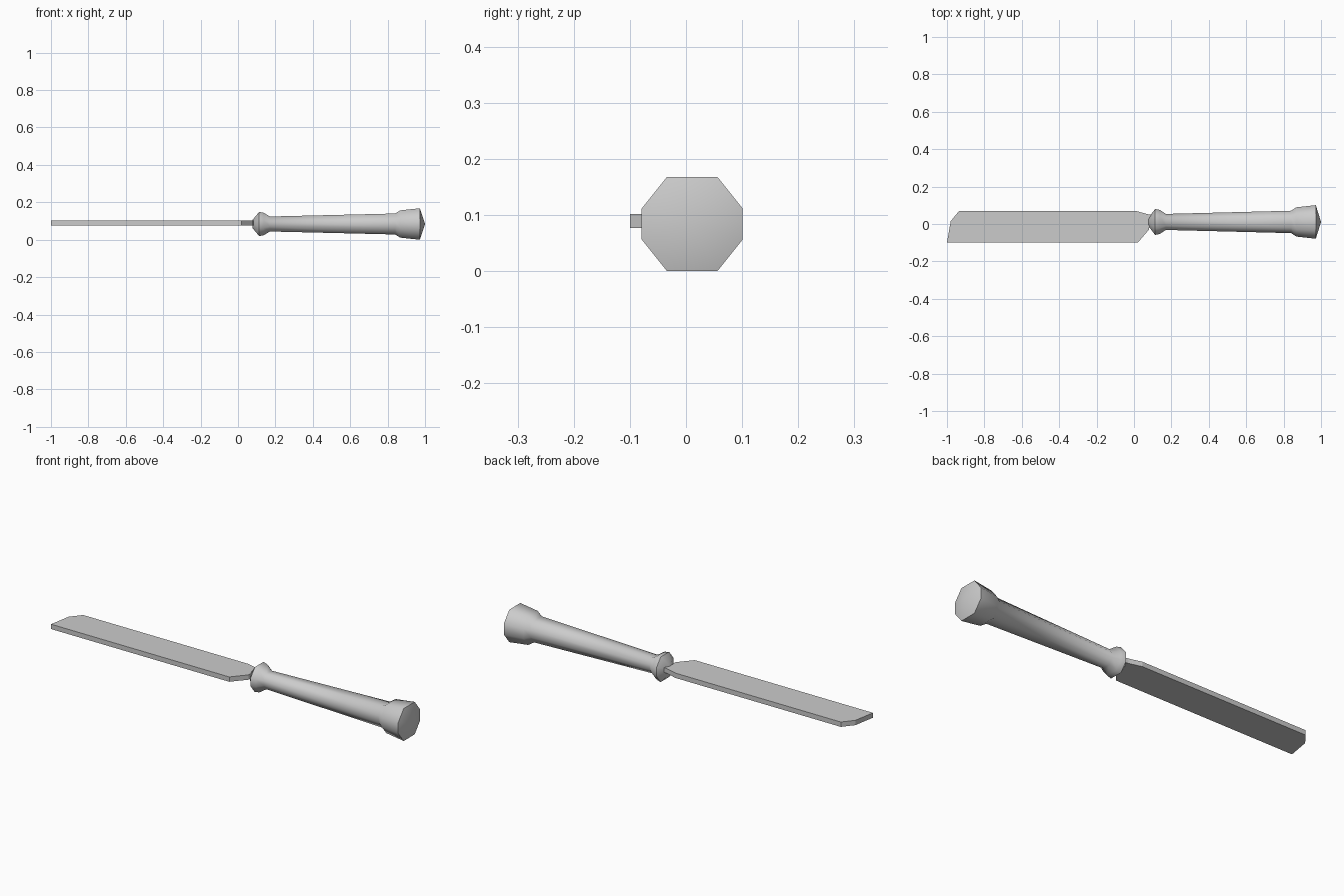
import bpy, bmesh, math

cube = bpy.data.objects.get("Cube")
if cube:
    bpy.data.objects.remove(cube, do_unlink=True)

grey = bpy.data.materials.new("plain grey")
grey.use_nodes = True
colour = (0.6, 0.6, 0.6, 1)
grey.diffuse_color = colour
grey.node_tree.nodes["Principled BSDF"].inputs["Base Color"].default_value = colour


def make_object(name, bm):
    bmesh.ops.recalc_face_normals(bm, faces=bm.faces)
    mesh = bpy.data.meshes.new(name)
    bm.to_mesh(mesh)
    bm.free()
    mesh.materials.append(grey)
    obj = bpy.data.objects.new(name, mesh)
    bpy.context.collection.objects.link(obj)
    return obj


# Blade: flat outline given thickness
outline = [(-1, -0.1), (0.02, -0.1), (0.08, -0.03), (0.09, 0.05),
           (0.075, 0.052), (0.01, 0.07), (-0.935, 0.07), (-0.98, 0.015)]
bm = bmesh.new()
face = bm.faces.new([bm.verts.new((x, y, 0.077)) for x, y in outline])
top = bmesh.ops.extrude_face_region(bm, geom=[face])["geom"]
bmesh.ops.translate(bm, vec=(0, 0, 0.025),
                    verts=[v for v in top if isinstance(v, bmesh.types.BMVert)])
make_object("blade", bm)

# Handle: eight-sided section scaled along the axis, with collar and pommel
quarter = [(1.07, 0.33), (0.535, 1)]
section = (quarter + [(-y, z) for y, z in reversed(quarter)]
           + [(-y, -z) for y, z in quarter]
           + [(y, -z) for y, z in reversed(quarter)])
profile = [(0.078, 0.022), (0.113, 0.065), (0.138, 0.06), (0.17, 0.04),
           (0.84, 0.056), (0.868, 0.073), (0.972, 0.084)]
cy, cz = 0.011, 0.084
bm = bmesh.new()
rings = [[bm.verts.new((x, cy + y * r, cz + z * r)) for y, z in section]
         for x, r in profile]
n = len(section)
for a, b in zip(rings, rings[1:]):
    for i in range(n):
        j = (i + 1) % n
        bm.faces.new((a[i], a[j], b[j], b[i]))
bm.faces.new(rings[0])
tip = bm.verts.new((1, cy, cz))
for i in range(n):
    bm.faces.new((rings[-1][i], rings[-1][(i + 1) % n], tip))
handle = make_object("handle", bm)

bpy.ops.object.select_all(action="DESELECT")
handle.select_set(True)
bpy.context.view_layer.objects.active = handle
bpy.ops.object.shade_smooth_by_angle(angle=math.radians(60))
